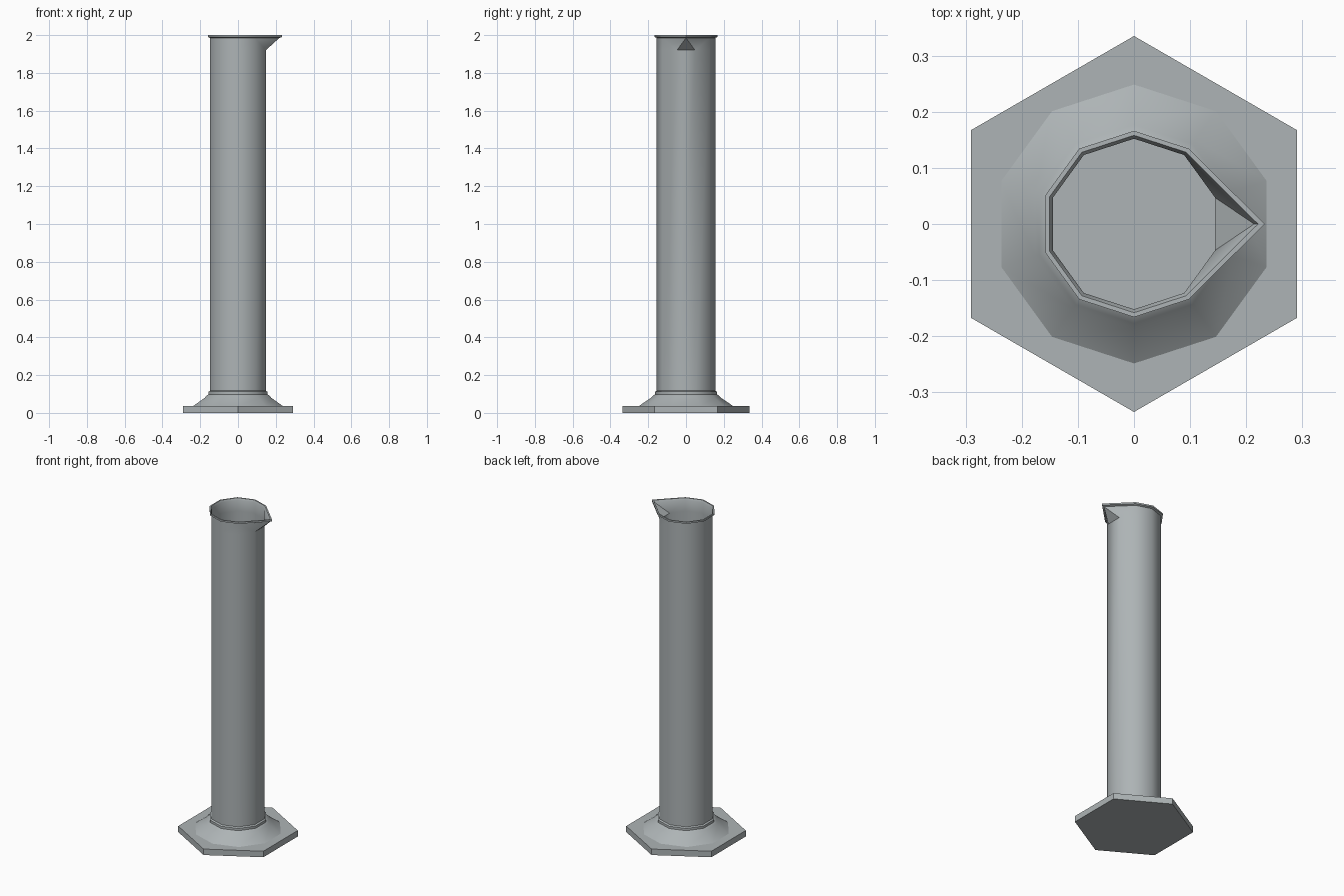
import bpy, bmesh, math

if "Cube" in bpy.data.objects:
    bpy.data.objects.remove(bpy.data.objects["Cube"])

glass = bpy.data.materials.new("grey glass")
glass.diffuse_color = (0.42, 0.455, 0.465, 1)
glass.use_nodes = True
glass.node_tree.nodes["Principled BSDF"].inputs["Base Color"].default_value = glass.diffuse_color
N = 10


def pt(i, r, z, n=N, start=18):
    a = math.radians(start + 360 / n * i)
    return (r * math.cos(a), r * math.sin(a), z)


def ring(bm, r, z, n=N, start=18):
    return [bm.verts.new(pt(i, r, z, n, start)) for i in range(n)]


def bridge(bm, a, b):
    n = len(a)
    for i in range(n):
        j = (i + 1) % n
        bm.faces.new((a[i], a[j], b[j], b[i]))


def finish(bm, name, smooth=True):
    bmesh.ops.recalc_face_normals(bm, faces=bm.faces[:])
    me = bpy.data.meshes.new(name)
    bm.to_mesh(me)
    bm.free()
    me.materials.append(glass)
    ob = bpy.data.objects.new(name, me)
    bpy.context.collection.objects.link(ob)
    if smooth:
        bpy.ops.object.select_all(action='DESELECT')
        ob.select_set(True)
        bpy.context.view_layer.objects.active = ob
        bpy.ops.object.shade_smooth_by_angle(angle=math.radians(40))


def lathe(name, profile, n, start, smooth=True):
    bm = bmesh.new()
    rings = [ring(bm, r, z, n, start) for r, z in profile]
    for a, b in zip(rings, rings[1:]):
        bridge(bm, a, b)
    bm.faces.new(rings[0])
    bm.faces.new(rings[-1])
    finish(bm, name, smooth)


# hexagonal foot plate
lathe("foot_plate", [(0.335, 0), (0.335, 0.037)], 6, 30, False)


# open tube: outer and inner skins, joined by the pouring rim
bm = bmesh.new()


def lip(r, tip, z):
    # eight wall points plus the spout tip
    return [bm.verts.new(pt(i, r, z)) for i in range(1, 9)] + [bm.verts.new((tip, 0, z))]


def skin(r, bottom, low, top_z, tip):
    a = ring(bm, r, bottom)
    b = ring(bm, r, low)
    t = lip(r, tip, top_z)
    bm.faces.new(a)
    bridge(bm, a, b)
    for i in range(1, 8):
        bm.faces.new((b[i], b[i + 1], t[i], t[i - 1]))
    # spout
    bm.faces.new((b[0], b[1], t[0]))
    bm.faces.new((b[0], t[0], t[8]))
    bm.faces.new((b[9], b[0], t[8]))
    bm.faces.new((b[9], t[8], t[7]))
    bm.faces.new((b[8], b[9], t[7]))
    return t


outer = skin(0.155, 0.036, 1.92, 1.985, 0.219)
inner = skin(0.152, 0.040, 1.922, 1.988, 0.214)
loops = [outer, lip(0.166, 0.233, 1.99), lip(0.166, 0.233, 2.0),
         lip(0.158, 0.221, 2.0), inner]
for a, b in zip(loops, loops[1:]):
    bridge(bm, a, b)
finish(bm, "tube_with_spout")

# sloping collar, open in the middle around the tube
bm = bmesh.new()
prof = [(0.25, 0.036), (0.185, 0.08), (0.177, 0.09), (0.164, 0.098),
        (0.164, 0.112), (0.154, 0.118)]
rings = [ring(bm, r, z) for r, z in prof]
rings.append(ring(bm, 0.154, 0.036))
for a, b in zip(rings, rings[1:] + rings[:1]):
    bridge(bm, a, b)
finish(bm, "foot_collar")
